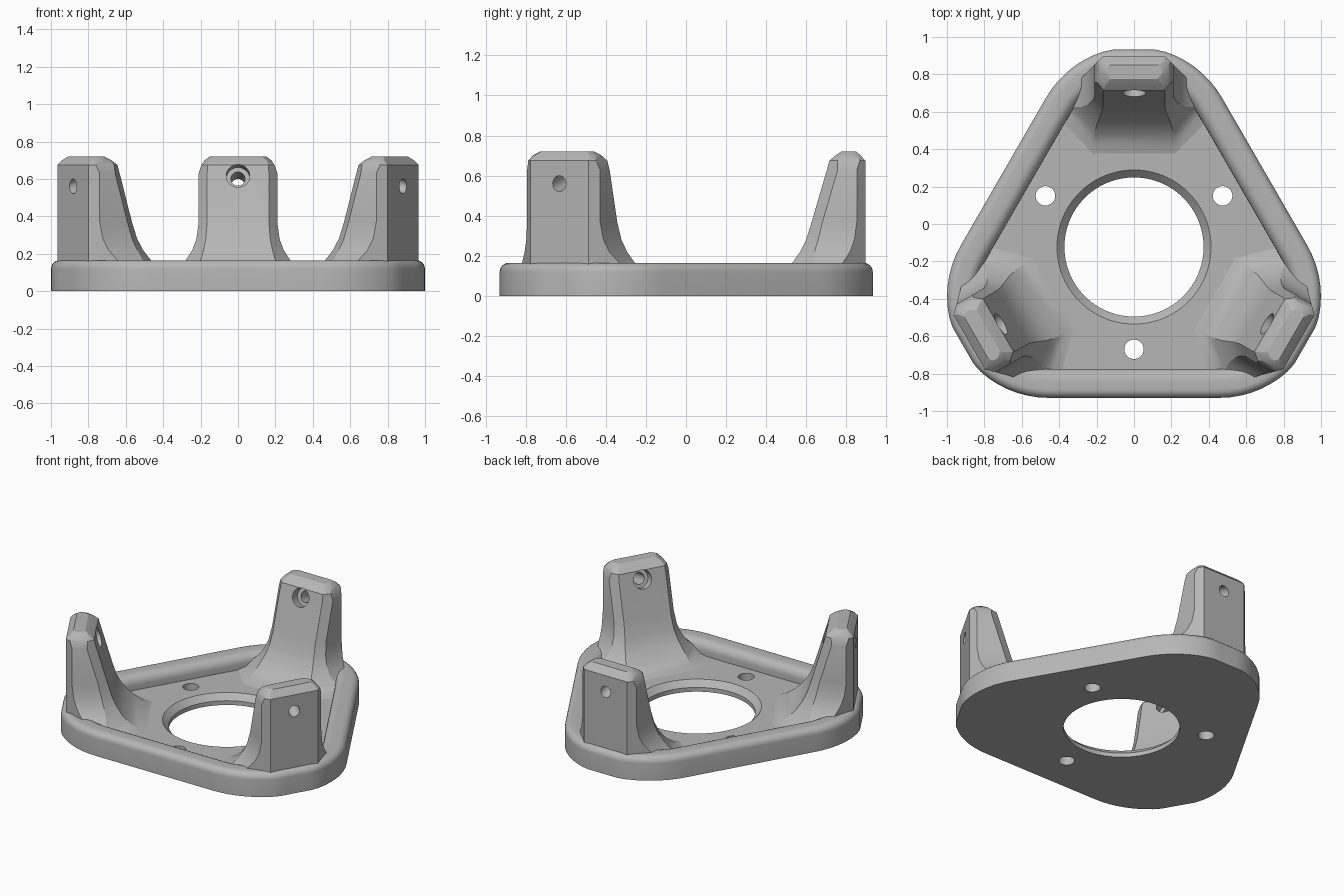
import bpy, bmesh
from math import sin, cos, pi, radians
from mathutils import Matrix, Vector

if "Cube" in bpy.data.objects:
    bpy.data.objects.remove(bpy.data.objects["Cube"])

CENTRE = Vector((0, -0.123, 0))   # axis of the three-fold symmetry
FLOOR, RIM = 0.07, 0.165

grey = bpy.data.materials.new("plain grey")
grey.use_nodes = True
grey.diffuse_color = (0.47, 0.47, 0.47, 1)
grey.node_tree.nodes["Principled BSDF"].inputs["Base Color"].default_value = (0.47, 0.47, 0.47, 1)


def loft(name, rings):
    """Closed solid through a stack of rings with equal point counts."""
    bm = bmesh.new()
    loops = [[bm.verts.new(p) for p in ring] for ring in rings]
    n = len(loops[0])
    for a, b in zip(loops, loops[1:]):
        for i in range(n):
            j = (i + 1) % n
            bm.faces.new((a[i], a[j], b[j], b[i]))
    bm.faces.new(loops[0][::-1])
    bm.faces.new(loops[-1])
    bmesh.ops.recalc_face_normals(bm, faces=bm.faces)
    mesh = bpy.data.meshes.new(name)
    bm.to_mesh(mesh)
    bm.free()
    mesh.materials.append(grey)
    obj = bpy.data.objects.new(name, mesh)
    bpy.context.collection.objects.link(obj)
    return obj


def select(obj):
    bpy.ops.object.select_all(action='DESELECT')
    obj.select_set(True)
    bpy.context.view_layer.objects.active = obj


def cut(obj, cutter):
    mod = obj.modifiers.new("cut", 'BOOLEAN')
    mod.operation = 'DIFFERENCE'
    mod.solver = 'EXACT'
    mod.object = cutter
    select(obj)
    bpy.ops.object.modifier_apply(modifier=mod.name)
    bpy.data.objects.remove(cutter)


def turned(name, profile, matrix, sides=64):
    """Round cutter from (radius, height) pairs."""
    rings = [[matrix @ Vector((r * cos(2 * pi * i / sides), r * sin(2 * pi * i / sides), z))
              for i in range(sides)] for r, z in profile]
    return loft(name, rings)


def outline(inset, z, steps=20):
    """Rounded triangle with slightly flattened corners."""
    pts = []
    for corner in (90, 210, 330):
        turn = Matrix.Rotation(radians(corner - 90), 3, 'Z')
        for i in range(steps + 1):
            a = radians(30 + 120 * i / steps)
            r = 0.543 - inset
            p = Vector((r * cos(a), min(0.527 + r * sin(a), 1.055 - inset), z))
            pts.append(CENTRE + turn @ p)
    return pts


# Base plate with a rounded raised rim
def quarter(x, z, r, start):
    return [(x + r * cos(radians(start - 15 * i)), z + r * sin(radians(start - 15 * i)))
            for i in range(7)]


section = [(0, 0)] + quarter(0.045, RIM - 0.045, 0.045, 180)
section += quarter(0.095, RIM - 0.06, 0.06, 90) + [(0.155, FLOOR)]
base = loft("base_plate", [outline(d, z) for d, z in section])

# Central opening with a flared upper edge, and three fixing holes
at_centre = Matrix.Translation(CENTRE)
cut(base, turned("opening_cutter", [(0.372, -0.1), (0.372, 0.03), (0.412, FLOOR), (0.412, 0.3)],
                 at_centre, 96))
for k in range(3):
    place = at_centre @ Matrix.Rotation(2 * pi * k / 3, 4, 'Z') @ Matrix.Translation((0, -0.547, 0))
    cut(base, turned("fixing_cutter", [(0.052, -0.1), (0.052, 0.3)], place, 32))


# Post cross-section: chamfered box, flaring into the base
def post_ring(z, half, front, face, back=1.018):
    inner = min(face, half - 0.02)
    rear = min(0.167, half - 0.02)
    rear_y = back - (half - rear)
    front_y = min(front + 1.2 * (half - inner), rear_y - 0.02)
    right = [(inner, front), (half, front_y), (half, rear_y), (rear, back)]
    return [(x, y, z) for x, y in right] + [(-x, y, z) for x, y in right[::-1]]


flare = [(0.03, 0.46, 0.48, 0.22), (FLOOR, 0.44, 0.50, 0.22), (0.085, 0.39, 0.55, 0.215),
         (0.12, 0.33, 0.605, 0.21), (RIM, 0.28, 0.653, 0.20), (0.22, 0.244, 0.692, 0.184),
         (0.28, 0.222, 0.722, 0.172), (0.37, 0.21, 0.75, 0.165), (0.63, 0.21, 0.826, 0.165)]
levels = [post_ring(*level) for level in flare]
levels.append(post_ring(0.675, 0.195, 0.838, 0.162))
levels.append(post_ring(0.70, 0.178, 0.868, 0.15, 0.995))
levels.append(post_ring(0.72, 0.15, 0.898, 0.125, 0.973))

for k, name in enumerate(("back_post", "right_post", "left_post")):
    post = loft(name, levels)
    # Stepped screw hole, square to the sloping inner face
    axis = Matrix.Translation((0, 0.82, 0.617)) @ Matrix.Rotation(radians(-106), 4, 'X')
    cut(post, turned("screw_cutter", [(0.063, -0.2), (0.063, 0.06), (0.038, 0.0601), (0.038, 0.4)],
                     axis, 32))
    post.data.transform(at_centre @ Matrix.Rotation(2 * pi * k / 3, 4, 'Z'))

for obj in [o for o in bpy.data.objects if o.type == 'MESH' and grey.name in o.data.materials]:
    select(obj)
    bpy.ops.object.shade_smooth_by_angle(angle=radians(25))
